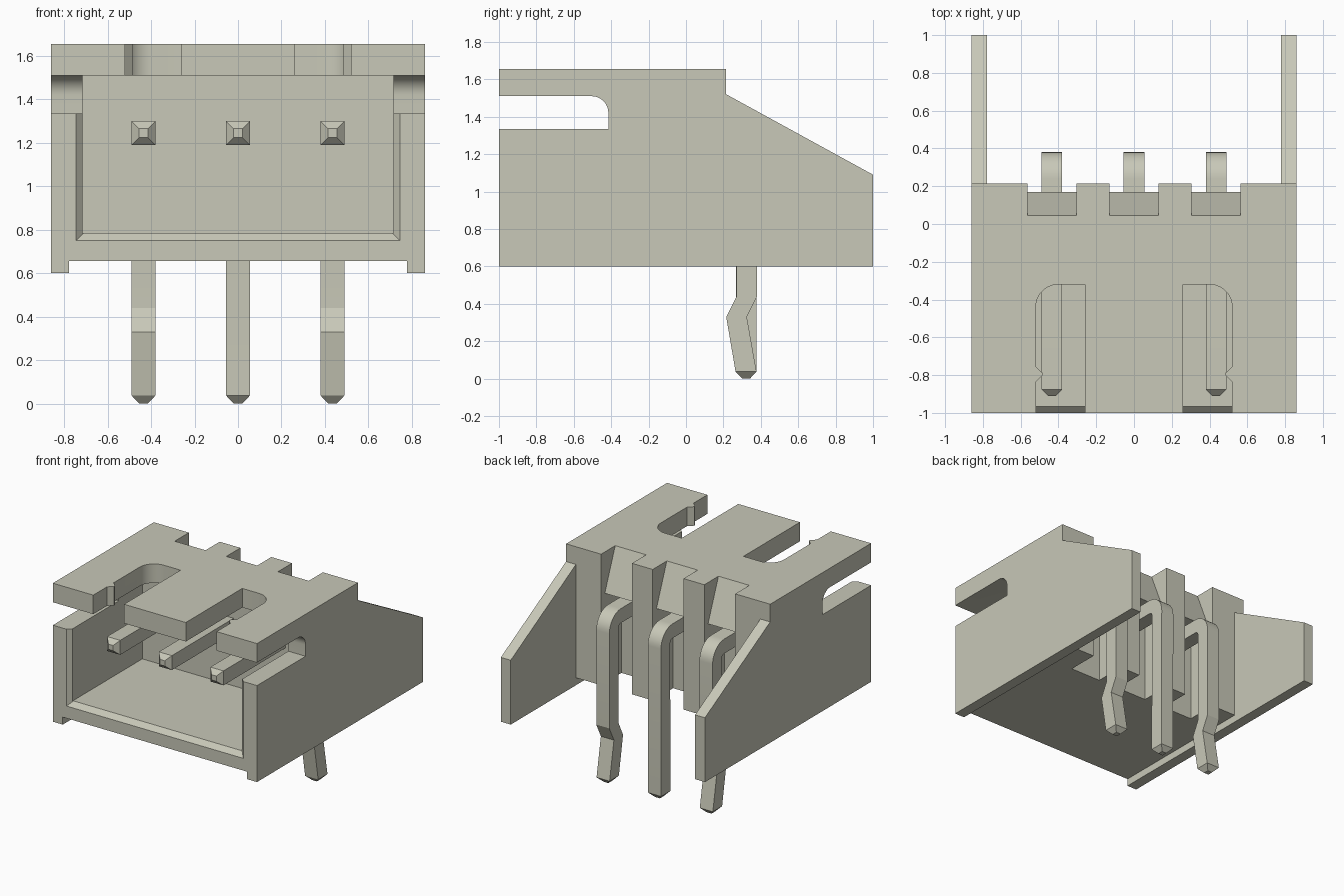
import bpy, bmesh, math
from mathutils import Vector

if "Cube" in bpy.data.objects:
    bpy.data.objects.remove(bpy.data.objects["Cube"], do_unlink=True)

mat = bpy.data.materials.new("warm grey plastic")
mat.use_nodes = True
COL = (0.58, 0.58, 0.48, 1)
mat.diffuse_color = COL
mat.node_tree.nodes["Principled BSDF"].inputs["Base Color"].default_value = COL


def loft(name, rings):
    """Closed solid skinned through equal-length rings of points."""
    bm = bmesh.new()
    vs = [[bm.verts.new(p) for p in r] for r in rings]
    n = len(rings[0])
    for a, b in zip(vs, vs[1:]):
        for i in range(n):
            j = (i + 1) % n
            bm.faces.new((a[i], a[j], b[j], b[i]))
    bm.faces.new(vs[0][::-1])
    bm.faces.new(vs[-1])
    bmesh.ops.recalc_face_normals(bm, faces=bm.faces)
    me = bpy.data.meshes.new(name)
    bm.to_mesh(me)
    bm.free()
    me.materials.append(mat)
    ob = bpy.data.objects.new(name, me)
    bpy.context.collection.objects.link(ob)
    return ob


def prism_x(name, prof, x0, x1):
    return loft(name, [[(x, y, z) for y, z in prof] for x in (x0, x1)])


def prism_z(name, prof, z0, z1):
    return loft(name, [[(x, y, z) for x, y in prof] for z in (z0, z1)])


def arc(cx, cy, r, a0, a1, n=10):
    return [(cx + r * math.cos(math.radians(a0 + (a1 - a0) * i / n)),
             cy + r * math.sin(math.radians(a0 + (a1 - a0) * i / n))) for i in range(n + 1)]


def smooth(ob):
    bpy.ops.object.select_all(action='DESELECT')
    ob.select_set(True)
    bpy.context.view_layer.objects.active = ob
    bpy.ops.object.shade_smooth_by_angle(angle=math.radians(25))


# Housing: full side outline, then hollowed out
housing = prism_x("housing", [(-1, 0.6), (1, 0.6), (1, 1.09), (0.215, 1.52),
                              (0.215, 1.655), (-1, 1.655)], -0.86, 0.86)
cutters = []

# Mating cavity and its chamfered mouth
cutters.append(prism_x("cavity", [(-1.1, 0.785), (-0.13, 0.785), (-0.13, 1.51), (-1.1, 1.51)],
                       -0.715, 0.715))
cutters.append(loft("mouth", [[(-w, y, z), (w, y, z), (w, y, 1.51), (-w, y, 1.51)]
                              for y, w, z in ((-1.03, 0.775, 0.72), (-0.965, 0.71, 0.785))]))

# Open space below the floor and between the rear fins
cutters.append(prism_x("underside", [(-1.1, 0.5), (1.1, 0.5), (1.1, 1.8), (0.215, 1.8),
                                     (0.215, 0.657), (-1.1, 0.657)], -0.777, 0.777))

# Side slots with a rounded upper corner
cutters.append(prism_x("side_slot", [(-1.1, 1.51), (-1.1, 1.335), (-0.415, 1.335)]
                       + arc(-0.505, 1.42, 0.09, 0, 90), -1, 1))

# Rear grooves for the pins, with a sloped upper face
for x in (-0.435, 0, 0.435):
    cutters.append(prism_x("groove", [(0.025, 1.705), (0.17, 1.34), (-0.03, 1.34), (-0.03, 0.55),
                                      (0.3, 0.55), (0.3, 1.705)], x - 0.13, x + 0.13))

# Latch slots in the roof, with a small pointed nub on the outer side
latch = ([(0.26, -1.1), (0.26, -0.32)] + arc(0.4, -0.44, 0.12, 90, 0)
         + [(0.52, -0.755), (0.483, -0.79), (0.483, -0.80), (0.52, -0.835), (0.52, -1.1)])
for s in (-1, 1):
    cutters.append(prism_z("latch_slot", [(s * x, y) for x, y in latch], 1.45, 1.75))

for c in cutters:
    c.hide_render = True
    m = housing.modifiers.new(c.name, 'BOOLEAN')
    m.operation = 'DIFFERENCE'
    m.solver = 'EXACT'
    m.object = c
bpy.context.view_layer.update()
dg = bpy.context.evaluated_depsgraph_get()
result = bpy.data.meshes.new_from_object(housing.evaluated_get(dg))
housing.modifiers.clear()
housing.data = result
for c in cutters:
    bpy.data.objects.remove(c, do_unlink=True)
smooth(housing)


# Pins: square wire bent downward, with tapered tips
def pin(name, x, kinked):
    # each station: inner point, outer point, half width
    st = [((-0.91, 1.225), (-0.91, 1.265), 0.02), ((-0.875, 1.19), (-0.875, 1.30), 0.055)]
    st += [(i, o, 0.055) for i, o in zip(arc(0.24, 1.16, 0.03, 90, 0, 8),
                                         arc(0.24, 1.16, 0.14, 90, 0, 8))]
    if kinked:
        st += [((0.27, 0.44), (0.38, 0.44), 0.055), ((0.215, 0.33), (0.325, 0.33), 0.055)]
    st += [((0.265, 0.037), (0.377, 0.037), 0.055), ((0.3, 0), (0.342, 0), 0.02)]
    ob = loft(name, [[(x - w, *i), (x + w, *i), (x + w, *o), (x - w, *o)] for i, o, w in st])
    smooth(ob)


pin("left_pin", 0.435, True)
pin("middle_pin", 0, False)
pin("right_pin", -0.435, True)
